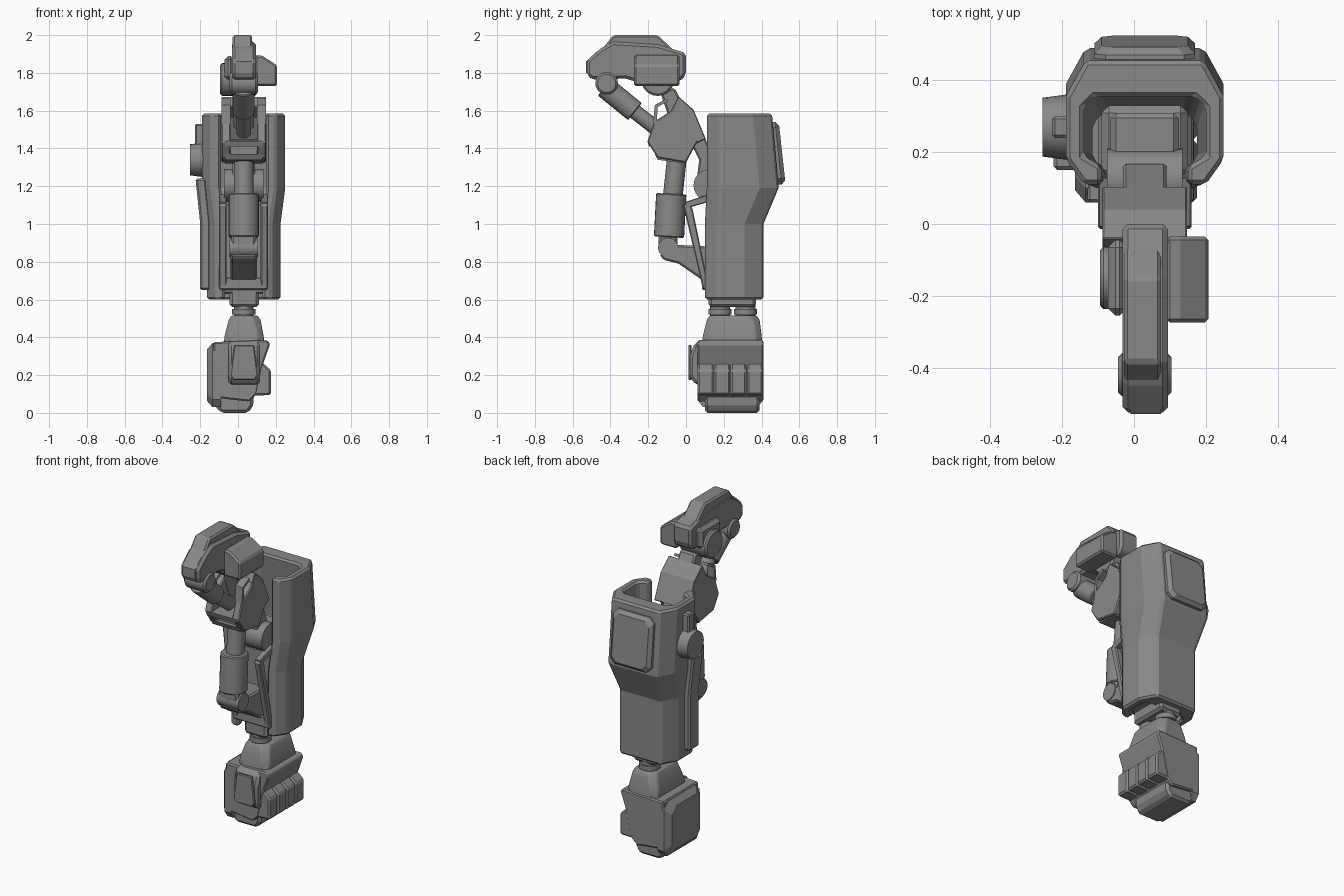
import bpy, bmesh, math
from mathutils import Vector

if "Cube" in bpy.data.objects:
    bpy.data.objects.remove(bpy.data.objects["Cube"])

CX = 0.03  # mirror plane of the arm
grey = bpy.data.materials.new("mid grey")
grey.diffuse_color = (0.25, 0.25, 0.25, 1)
grey.use_nodes = True
grey.node_tree.nodes["Principled BSDF"].inputs["Base Color"].default_value = grey.diffuse_color


def finish(name, bm, bevel=0.0, smooth=False, segments=1):
    bmesh.ops.recalc_face_normals(bm, faces=bm.faces)
    me = bpy.data.meshes.new(name)
    bm.to_mesh(me)
    bm.free()
    ob = bpy.data.objects.new(name, me)
    bpy.context.collection.objects.link(ob)
    me.materials.append(grey)
    if bevel:
        m = ob.modifiers.new("bevel", 'BEVEL')
        m.width, m.segments = bevel, segments
        m.limit_method, m.angle_limit = 'ANGLE', math.radians(35)
    if smooth:
        bpy.ops.object.select_all(action='DESELECT')
        ob.select_set(True)
        bpy.context.view_layer.objects.active = ob
        bpy.ops.object.shade_smooth_by_angle(angle=math.radians(35))
    return ob


def loft(name, rings, bevel=0.0, **kw):
    """Skin rings of equal length and cap both ends."""
    bm = bmesh.new()
    vs = [[bm.verts.new(p) for p in r] for r in rings]
    n = len(vs[0])
    for a, b in zip(vs, vs[1:]):
        for i in range(n):
            bm.faces.new((a[i], a[(i + 1) % n], b[(i + 1) % n], b[i]))
    bm.faces.new(vs[0])
    bm.faces.new(vs[-1])
    return finish(name, bm, bevel, **kw)


def prism(name, axis, pts, a, b, bevel=0.0, **kw):
    """Extrude a profile along an axis; the profile uses the other two axes in order."""
    put = {'x': lambda p, t: (t, p[0], p[1]),
           'y': lambda p, t: (p[0], t, p[1]),
           'z': lambda p, t: (p[0], p[1], t)}[axis]
    return loft(name, [[put(p, t) for p in pts] for t in (a, b)], bevel, **kw)


def box(name, x, y, z, bevel=0.0, **kw):
    return prism(name, 'z', [(x[0], y[0]), (x[1], y[0]), (x[1], y[1]), (x[0], y[1])], *z, bevel, **kw)


def rod(name, p, q, r1, r2=None, bevel=0.0, n=24):
    p, q = Vector(p), Vector(q)
    d = q - p
    bm = bmesh.new()
    mat = d.to_track_quat('Z', 'Y').to_matrix().to_4x4()
    mat.translation = (p + q) / 2
    bmesh.ops.create_cone(bm, cap_ends=True, segments=n, radius1=r1,
                          radius2=r1 if r2 is None else r2, depth=d.length, matrix=mat)
    return finish(name, bm, bevel, smooth=True)


def rect(z, x0, x1, y0, y1, c):
    """Horizontal rectangle with cut corners."""
    return [(x0 + c, y0, z), (x1 - c, y0, z), (x1, y0 + c, z), (x1, y1 - c, z),
            (x1 - c, y1, z), (x0 + c, y1, z), (x0, y1 - c, z), (x0, y0 + c, z)]


# Forearm shell: C-shaped sections, open at the front and top
def shell_ring(z, hx, yf, yb, gap):
    half = [(gap, yf), (hx - 0.05, yf), (hx, yf + 0.07), (hx, yb - 0.1), (hx - 0.055, yb)]
    inner = [(hx - 0.08, yb - 0.1), (hx - 0.05, yb - 0.13), (hx - 0.05, yf + 0.08), (gap, yf + 0.05)]
    path = [(CX + u, y, z) for u, y in half]
    path += [(CX - u, y, z) for u, y in reversed(half)]
    path += [(CX - u, y, z) for u, y in reversed(inner)]
    path += [(CX + u, y, z) for u, y in inner]
    return path


loft("forearm_shell", [shell_ring(0.6, 0.195, 0.1, 0.41, 0.1), shell_ring(1.0, 0.195, 0.1, 0.41, 0.1),
                       shell_ring(1.19, 0.22, 0.11, 0.49, 0.12), shell_ring(1.585, 0.22, 0.11, 0.455, 0.12)], 0.012)

# Raised back panel
def panel_ring(h, d):
    return [(CX + x, 0.47 + 0.085 * (1.55 - z) / 0.35 * 0.45 + d, z) for x, z in
            [(-h + .03, 1.21 + .14 - h), (h - .03, 1.21 + .14 - h), (h, 1.24 + .14 - h), (h, 1.51 - .14 + h),
             (h - .03, 1.54 - .14 + h), (-h + .03, 1.54 - .14 + h), (-h, 1.51 - .14 + h), (-h, 1.24 + .14 - h)]]


loft("back_panel", [panel_ring(0.14, -0.03), panel_ring(0.14, 0.0), panel_ring(0.12, 0.02)])

# Side rail with round cap
prism("side_rail", 'y', [(-.225, 1.24), (-.17, 1.24), (-.145, 1.0), (-.145, .65), (-.2, .65), (-.2, 1.0)], .15, .25, 0.01)
box("rail_tip", (-.228, -.17), (.24, .30), (1.3, 1.53), 0.008)
rod("side_cap", (-.18, .27, 1.34), (-.255, .27, 1.34), .092, .082)

# Forearm core and elbow joint
box("forearm_core", (-.09, .15), (.13, .33), (.64, 1.12), 0.02)
box("core_upper", (-.065, .125), (.15, .31), (1.1, 1.24), 0.015)
rod("elbow_joint", (-.075, .125, 1.205), (.135, .125, 1.205), .085)
prism("elbow_link", 'x', [(.03, 1.42), (.10, 1.46), (.17, 1.28), (.12, 1.18), (.06, 1.26), (.07, 1.34)], -.03, .09, .008)
box("shell_floor", (-.1, .16), (.12, .35), (.63, .68), 0.01)

# Front strut frames, mirrored
for s, tag in ((-1, "left"), (1, "right")):
    a, b = CX + s * 0.09, CX + s * 0.13
    prism("strut_" + tag, 'x', [(-.015, 1.1), (.01, 1.12), (.035, 1.08), (.12, .67), (.09, .65), (.075, .72)], a, b, .006)
    prism("strut_top_" + tag, 'x', [(-.01, 1.115), (.13, 1.16), (.13, 1.12), (.01, 1.085)], a, b, .004)
box("strut_base", (-.1, .16), (.085, .14), (.65, .72), .008)

# Lower piston and its bracket
prism("piston_bracket", 'x', [(-.14, .84), (-.12, .81), (-.04, .79), (.09, .7), (.14, .72), (.14, .88), (-.06, .89)],
      -.04, .10, .01)
rod("piston_rod", (CX, -.045, 1.38), (CX, -.075, 1.1), .052)
rod("piston_sleeve", (CX, -.078, 1.16), (CX, -.09, .93), .08, bevel=.006)
box("piston_clevis", (-.035, .095), (-.145, -.045), (.88, 1.0), .012)
rod("piston_pin", (-.045, -.095, .875), (.105, -.095, .875), .053)

# Upper elbow bracket: side cheeks, back plate and slotted front lip
for s, tag in ((-1, "left"), (1, "right")):
    a, b = CX + s * 0.07, CX + s * 0.118
    prism("elbow_cheek_" + tag, 'x', [(-.205, 1.435), (-.17, 1.54), (-.08, 1.6), (-.04, 1.67), (.04, 1.6), (.1, 1.45),
                                      (.06, 1.435), (0, 1.325), (-.15, 1.35)], a, b, .006)
    prism("cheek_bar_" + tag, 'x', [(-.175, 1.53), (-.165, 1.63), (-.10, 1.665), (-.095, 1.65), (-.15, 1.62), (-.155, 1.53)],
          a, b)
prism("elbow_back_plate", 'x', [(-.04, 1.675), (.04, 1.605), (.105, 1.45), (.06, 1.43), (0, 1.56), (-.07, 1.62)],
      -.088, .148, .004)
prism("front_lip_upper", 'x', [(-.205, 1.44), (-.195, 1.41), (-.05, 1.41), (-.05, 1.45)], -.07, .13)
prism("front_lip_lower", 'x', [(-.165, 1.37), (-.15, 1.34), (0, 1.32), (0, 1.37)], -.07, .13)
box("front_slot_back", (-.07, .13), (-.14, -.03), (1.36, 1.42))

# Neck and diagonal piston
prism("neck", 'x', [(-.14, 1.71), (-.06, 1.72), (.02, 1.56), (-.07, 1.5)], -.025, .085, .01)
rod("diagonal_sleeve", (CX, -.43, 1.725), (CX, -.27, 1.595), .058, bevel=.005)
rod("diagonal_rod", (CX, -.29, 1.61), (CX, -.13, 1.485), .04)
rod("diagonal_pin", (-.045, -.42, 1.745), (.105, -.42, 1.745), .06, bevel=.012)

# Shoulder beam, ridge and pivot
prism("shoulder_beam", 'x', [(-.525, 1.865), (-.45, 1.93), (-.385, 1.965), (-.15, 1.95), (0, 1.905), (0, 1.79),
                             (-.03, 1.755), (-.27, 1.755), (-.32, 1.77), (-.5, 1.765), (-.525, 1.79)], -.032, .095, .015)
prism("shoulder_ridge", 'x', [(-.465, 1.9), (-.385, 2.0), (-.15, 2.0), (-.06, 1.915)], -.028, .075, .01)
prism("front_plate", 'x', [(-.53, 1.80), (-.53, 1.86), (-.47, 1.915), (-.46, 1.80)], -.01, .075)
rod("shoulder_pivot", (-.095, -.15, 1.765), (.1, -.15, 1.765), .087, bevel=.01)
box("pivot_housing", (-.072, -.02), (-.255, -.045), (1.76, 1.89), .02)
prism("side_box", 'y', [(.09, 1.895), (.13, 1.89), (.207, 1.84), (.207, 1.73), (.09, 1.73)], -.275, -.035, .01)

# Wrist
box("wrist_block", (-.045, .11), (.12, .37), (.56, .66), .015)
for i, y in enumerate((.18, .315)):
    rod("wrist_post_%d" % i, (CX, y, .48), (CX, y, .58), .052)
    rod("wrist_ring_%d" % i, (CX, y, .52), (CX, y, .55), .062)
loft("wrist_guard", [rect(.37, -.075, .14, .085, .405, .03), rect(.41, -.07, .135, .09, .4, .03),
                     rect(.49, -.05, .12, .11, .39, .035), rect(.515, -.035, .105, .125, .375, .035)], .006, smooth=True)

# Fist: palm, back plate, knuckles, thumb and four curled fingers
prism("palm", 'y', [(-.13, .375), (.155, .385), (.17, .365), (.135, .265), (.1, .1), (.06, .06), (-.12, .08)],
      .06, .41, .008)
loft("hand_back_plate", [[(x, y, z) for y, z in
     [(.09 + i, .03 + i), (.38 - i, .03 + i), (.41 - i, .07 + i), (.41 - i, .33 - i), (.37 - i, .37 - i),
      (.10 + i, .37 - i), (.06 + i, .33 - i), (.06 + i, .07 + i)]] for x, i in ((-.09, 0), (-.135, 0), (-.165, .035))])
prism("knuckle_block", 'y', [(-.165, .12), (-.165, .09), (-.09, .0), (.055, .0), (.08, .04), (.085, .1)],
      .1, .39, .02)
for i in range(4):
    y = .062 + i * .087
    prism("finger_%d" % i, 'y', [(.07, .265), (.135, .262), (.175, .225), (.175, .095), (.07, .09)],
          y, y + .085, .01)
prism("thumb_base", 'x', [(.08, .385), (.045, .37), (.02, .3), (.02, .19), (.05, .15), (.1, .14)], -.05, .115, .015)
prism("thumb_plate", 'y', [(-.02, .36), (.085, .36), (.105, .2), (.09, .175), (-.025, .175), (-.04, .2)], .012, .03, .005)
